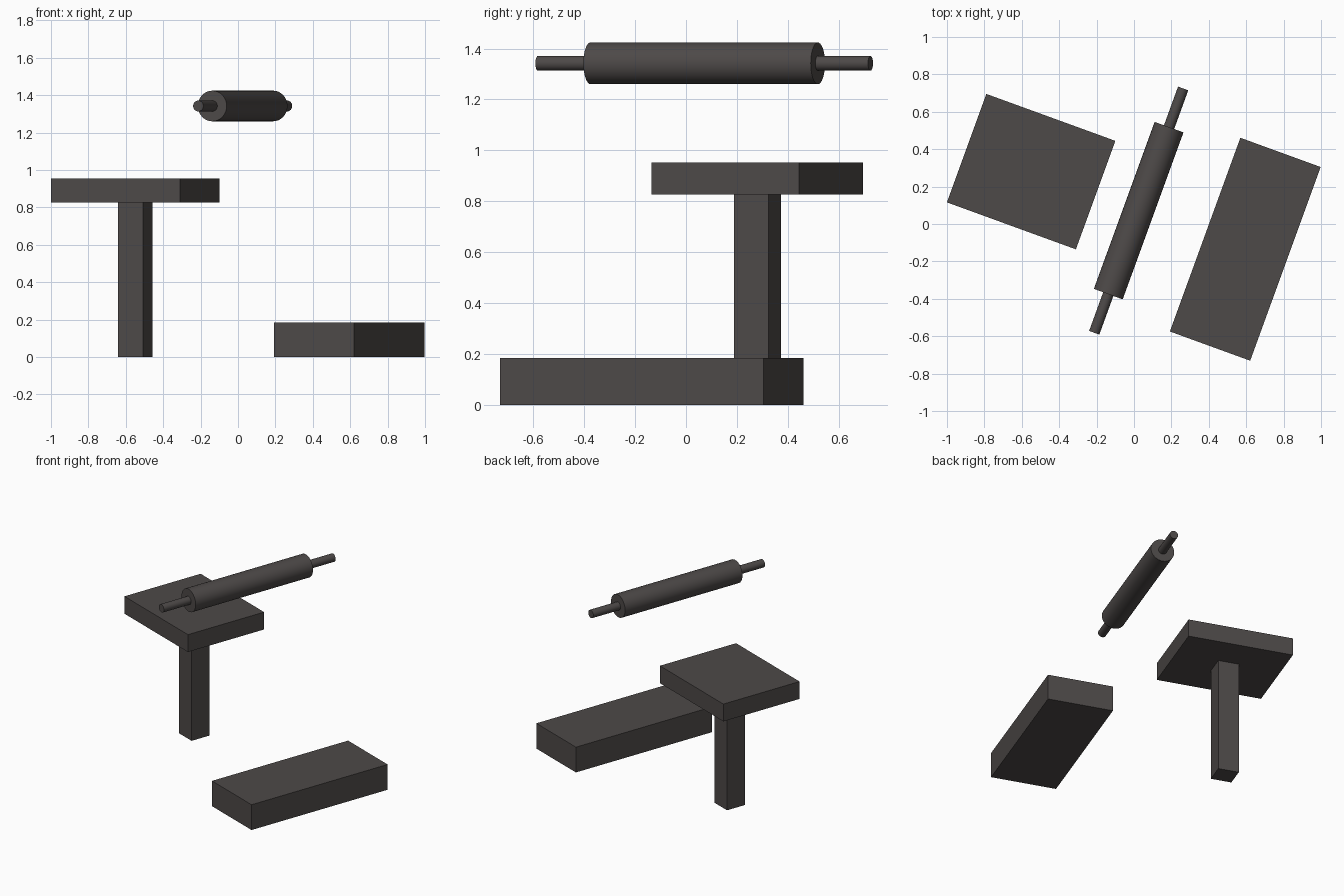
import bpy
from math import radians, sin, cos, pi

cube = bpy.data.objects.get("Cube")
if cube:
    bpy.data.objects.remove(cube, do_unlink=True)

TURN = radians(-20)  # every part shares this heading

charcoal = bpy.data.materials.new("charcoal grey")
charcoal.use_nodes = True
colour = (0.075, 0.067, 0.065, 1)
charcoal.diffuse_color = colour
charcoal.node_tree.nodes["Principled BSDF"].inputs["Base Color"].default_value = colour


def box(name, x, y, bottom, top, width, depth):
    bpy.ops.mesh.primitive_cube_add(size=1, location=(x, y, (bottom + top) / 2),
                                    rotation=(0, 0, TURN))
    ob = bpy.context.object
    ob.name = name
    ob.scale = (width, depth, top - bottom)
    bpy.ops.object.transform_apply(location=False, rotation=False, scale=True)
    ob.data.materials.append(charcoal)


def rod(name, centre, along, radius, length):
    """Cylinder lying on the turned y axis, shifted along it from the centre."""
    x, y, z = centre
    bpy.ops.mesh.primitive_cylinder_add(
        vertices=32, radius=radius, depth=length,
        location=(x - sin(TURN) * along, y + cos(TURN) * along, z),
        rotation=(pi / 2, 0, TURN))
    ob = bpy.context.object
    ob.name = name
    ob.data.materials.append(charcoal)
    bpy.ops.object.shade_smooth_by_angle(angle=radians(40))


# Pedestal table
box("table_top", -0.55, 0.28, 0.826, 0.953, 0.734, 0.617)
box("table_leg", -0.55, 0.28, 0, 0.826, 0.144, 0.144)

# Low slab
box("low_block", 0.595, -0.135, 0, 0.185, 0.457, 1.102)

# Roller with a thin handle at each end
centre = (0.025, 0.0715, 1.342)
BODY, TOTAL = 0.95, 1.39
rod("roller_body", centre, 0, 0.082, BODY)
handle = (TOTAL - BODY) / 2
for name, side in (("front_handle", -1), ("back_handle", 1)):
    rod(name, centre, side * (BODY + handle) / 2, 0.029, handle)
